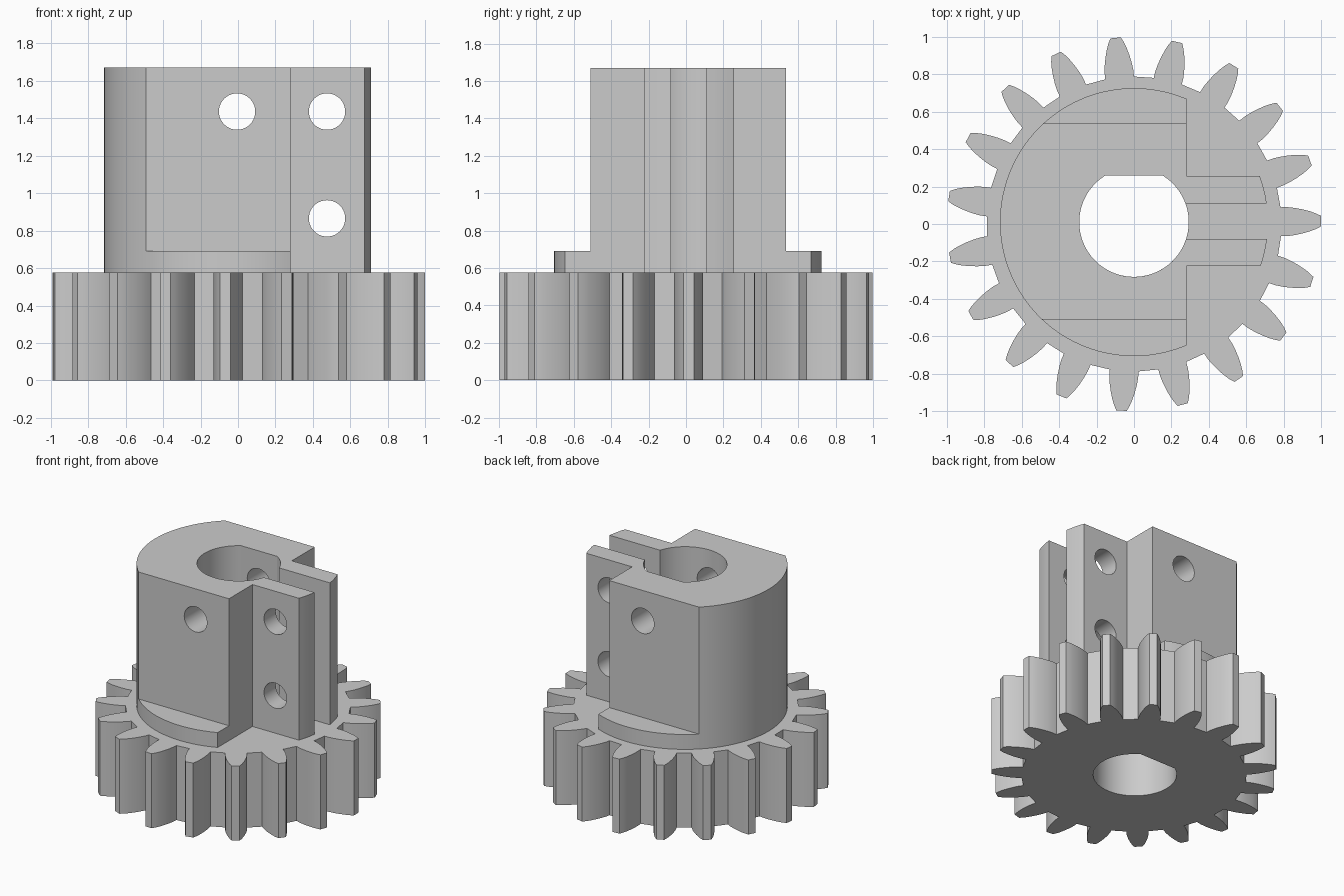
import bpy, bmesh, math
from math import asin, acos, pi, cos, sin
from mathutils import Matrix

cube = bpy.data.objects.get("Cube")
if cube:
    bpy.data.objects.remove(cube, do_unlink=True)

grey = bpy.data.materials.new("light grey")
grey.use_nodes = True
grey.diffuse_color = (0.6, 0.6, 0.6, 1)
grey.node_tree.nodes["Principled BSDF"].inputs["Base Color"].default_value = grey.diffuse_color

# Shared dimensions
GEAR_TOP, LEDGE_TOP, TOP = 0.575, 0.69, 1.67
CY = 0.01                          # hub axis offset in y
HUB_R, BORE_R = 0.715, 0.292
FACE_X = 0.28                      # flat end of the hub on the tab side
FLAT_BACK, FLAT_FRONT = 0.535, -0.51
TAB_BACK, TAB_FRONT = 0.257, -0.223
SLOT_BACK, SLOT_FRONT = 0.11, -0.08
BORE_FLAT = 0.258


def arc(radius, start, end, steps):
    return [(radius * cos(start + (end - start) * i / steps),
             CY + radius * sin(start + (end - start) * i / steps))
            for i in range(steps + 1)]


def angle_at(y, radius):
    return asin((y - CY) / radius)


def prism(name, outline, bottom, top):
    bm = bmesh.new()
    base = bm.faces.new([bm.verts.new((x, y, bottom)) for x, y in outline])
    grown = bmesh.ops.extrude_face_region(bm, geom=[base])["geom"]
    verts = [v for v in grown if isinstance(v, bmesh.types.BMVert)]
    bmesh.ops.translate(bm, verts=verts, vec=(0, 0, top - bottom))
    bmesh.ops.recalc_face_normals(bm, faces=bm.faces[:])
    mesh = bpy.data.meshes.new(name)
    bm.to_mesh(mesh)
    bm.free()
    mesh.materials.append(grey)
    obj = bpy.data.objects.new(name, mesh)
    bpy.context.collection.objects.link(obj)
    return obj


def cut(obj, cutter):
    cutter.hide_render = True
    mod = obj.modifiers.new("cut", "BOOLEAN")
    mod.operation = "DIFFERENCE"
    mod.solver = "EXACT"
    mod.object = cutter
    bpy.context.view_layer.objects.active = obj
    bpy.ops.object.modifier_apply(modifier=mod.name)
    bpy.data.objects.remove(cutter, do_unlink=True)


def smooth(obj):
    obj.data.shade_smooth()
    obj.data.set_sharp_from_angle(angle=math.radians(25))


# Toothed wheel: one tooth flank, mirrored and repeated around the axis
TEETH = 19
flank = [(0.783, 0.077), (0.82, 0.077), (0.86, 0.072), (0.90, 0.064),
         (0.94, 0.053), (0.97, 0.042), (0.998, 0.028)]
tooth = [(r, -w) for r, w in flank] + [(r, w) for r, w in reversed(flank)]
outline = []
for i in range(TEETH):
    a = 2 * pi * i / TEETH + math.radians(0.9)
    outline += [(x * cos(a) - y * sin(a), x * sin(a) + y * cos(a)) for x, y in tooth]
gear = prism("gear_wheel", outline, 0, GEAR_TOP)

# D-shaped bore through the wheel
t = angle_at(BORE_FLAT, BORE_R)
cut(gear, prism("bore_cutter", arc(BORE_R, pi - t, 2 * pi + t, 64), -0.1, GEAR_TOP + 0.1))
smooth(gear)

# Split hub with flat sides, two clamp tabs and the open bore
hub_outline = (
    arc(HUB_R, angle_at(SLOT_BACK, HUB_R), angle_at(TAB_BACK, HUB_R), 4)
    + [(FACE_X, TAB_BACK), (FACE_X, FLAT_BACK)]
    + arc(HUB_R, pi - angle_at(FLAT_BACK, HUB_R), pi - angle_at(FLAT_FRONT, HUB_R), 32)
    + [(FACE_X, FLAT_FRONT), (FACE_X, TAB_FRONT)]
    + arc(HUB_R, angle_at(TAB_FRONT, HUB_R), angle_at(SLOT_FRONT, HUB_R), 4)
    + arc(BORE_R, angle_at(SLOT_FRONT, BORE_R), -pi - t, 48)
    + arc(BORE_R, t, angle_at(SLOT_BACK, BORE_R), 8))
hub = prism("split_hub", hub_outline, GEAR_TOP, TOP)

# Screw holes running front to back
for x, z in ((-0.005, 1.435), (0.475, 1.435), (0.475, 0.865)):
    ring = [(0.097 * cos(2 * pi * i / 40), 0.097 * sin(2 * pi * i / 40)) for i in range(40)]
    drill = prism("screw_hole_cutter", ring, -1, 1)
    drill.data.transform(Matrix.Translation((x, 0, z)) @ Matrix.Rotation(pi / 2, 4, "X"))
    cut(hub, drill)
smooth(hub)

# Low ledges left under the flat sides of the hub
edge = acos(FACE_X / HUB_R)
back = arc(HUB_R, edge, pi - angle_at(FLAT_BACK, HUB_R), 24) + [(FACE_X, FLAT_BACK)]
front = arc(HUB_R, -edge, -pi - angle_at(FLAT_FRONT, HUB_R), 24) + [(FACE_X, FLAT_FRONT)]
for name, shape in (("back_ledge", back), ("front_ledge", front)):
    smooth(prism(name, shape, GEAR_TOP, LEDGE_TOP))
